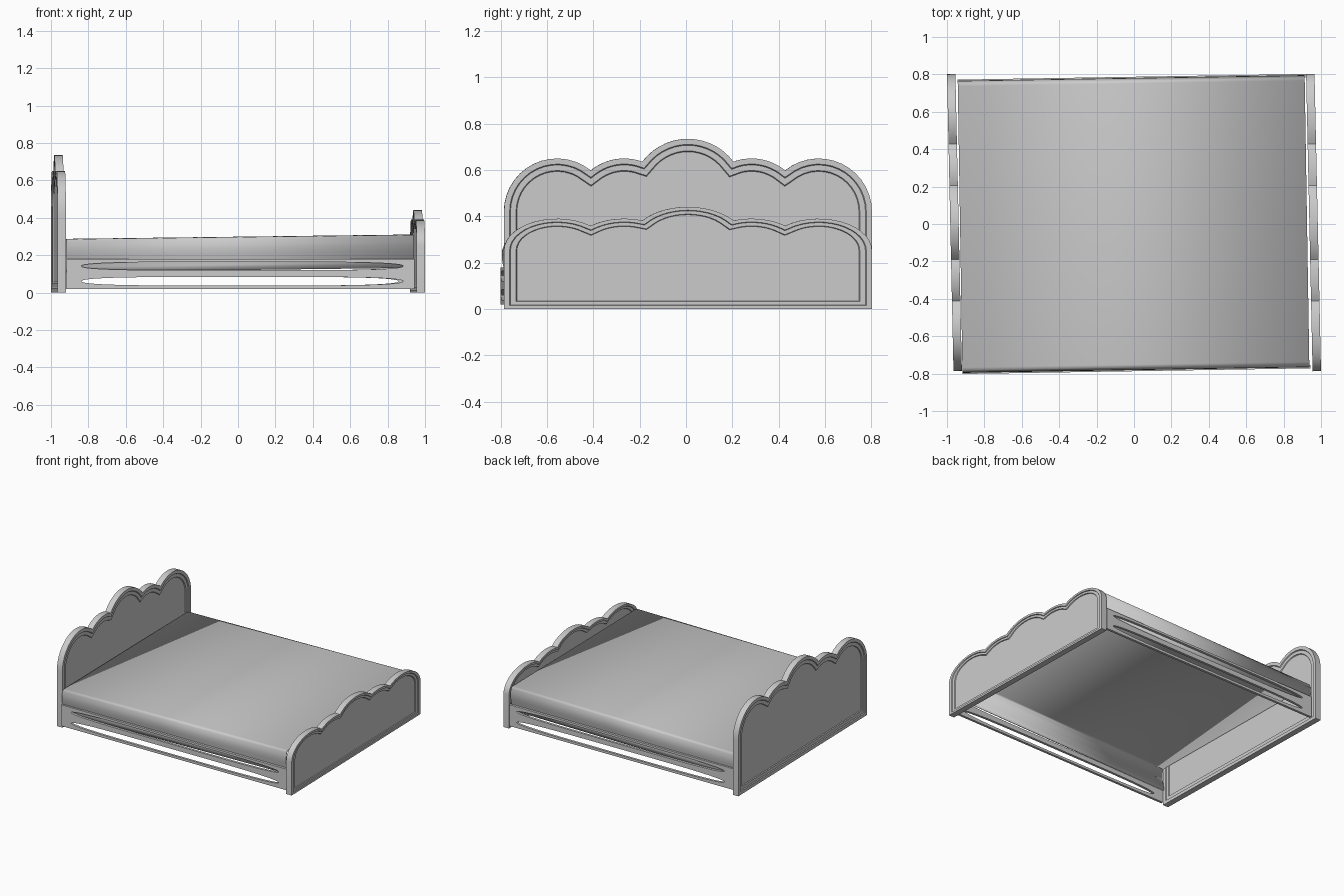
import bpy, bmesh, math
from mathutils import Matrix

cube = bpy.data.objects.get("Cube")
if cube:
    bpy.data.objects.remove(cube, do_unlink=True)

grey = bpy.data.materials.new("plain_grey")
grey.use_nodes = True
grey.diffuse_color = (0.6, 0.6, 0.6, 1)
grey.node_tree.nodes["Principled BSDF"].inputs["Base Color"].default_value = grey.diffuse_color


def add_object(name, mesh, angle=30):
    mesh.materials.clear()
    mesh.materials.append(grey)
    ob = bpy.data.objects.new(name, mesh)
    bpy.context.collection.objects.link(ob)
    bpy.ops.object.select_all(action='DESELECT')
    ob.select_set(True)
    bpy.context.view_layer.objects.active = ob
    bpy.ops.object.shade_smooth_by_angle(angle=math.radians(angle))
    return ob


def arc_angle(offset, radius):
    return math.acos(max(-1, min(1, offset / radius)))


# Cloud outline of the boards: five arcs meeting at four valleys
def cloud_outline(half=0.795, steps=14):
    arcs = [(-0.565, 0.42, 0.23, -half, -0.42), (-0.275, 0.42, 0.23, -0.42, -0.197),
            (0, 0.49, 0.245, -0.197, 0.197),
            (0.275, 0.42, 0.23, 0.197, 0.42), (0.565, 0.42, 0.23, 0.42, half)]
    points = [(-half, 0)]
    for i, (cy, cz, r, y0, y1) in enumerate(arcs):
        a0 = arc_angle(y0 - cy, r)
        a1 = arc_angle(y1 - cy, r)
        for k in range(1 if i else 0, steps + 1):
            a = a0 + (a1 - a0) * k / steps
            points.append((cy + r * math.cos(a), cz + r * math.sin(a)))
    points.append((half, 0))
    return points


# Board with a stepped rim around a sunken panel on both sides
def make_board(name, x, height_scale):
    thick = 0.045
    bm = bmesh.new()
    face = bm.faces.new([bm.verts.new((-thick / 2, y, z)) for y, z in cloud_outline()])
    new = bmesh.ops.extrude_face_region(bm, geom=[face])["geom"]
    moved = [v for v in new if isinstance(v, bmesh.types.BMVert)]
    bmesh.ops.translate(bm, verts=moved, vec=(thick, 0, 0))
    bmesh.ops.recalc_face_normals(bm, faces=bm.faces)
    for panel in [f for f in bm.faces if len(f.verts) > 4]:
        for width, depth in ((0.024, 0), (0.004, -0.006), (0.024, 0), (0.004, -0.006)):
            bmesh.ops.inset_region(bm, faces=[panel], thickness=width, depth=depth,
                                   use_even_offset=True)
    bmesh.ops.scale(bm, vec=(1, 1, height_scale), verts=bm.verts)
    mesh = bpy.data.meshes.new(name)
    bm.to_mesh(mesh)
    bm.free()
    ob = add_object(name, mesh)
    ob.location = (x, 0.008, 0)
    ob.rotation_euler.z = math.radians(1.25)


make_board("headboard", -0.96, 1.0)
make_board("footboard", 0.96, 0.6)

FRAME_YAW = math.radians(0.93)

# Mattress cover: an open, slightly tilted shell with bulging sides
side = [(0.752, 0.299), (0.767, 0.296), (0.772, 0.285), (0.779, 0.265), (0.781, 0.24),
        (0.778, 0.21), (0.770, 0.18), (0.766, 0.15), (0.765, 0.121)]
section = [(-y, z) for y, z in reversed(side)] + side
bm = bmesh.new()
rows = [[bm.verts.new((x, y, z + 0.0125 * x)) for y, z in section] for x in (-0.93, 0.925)]
for k in range(len(section) - 1):
    bm.faces.new((rows[0][k], rows[1][k], rows[1][k + 1], rows[0][k + 1]))
mesh = bpy.data.meshes.new("mattress_cover")
bm.to_mesh(mesh)
bm.free()
mattress = add_object("mattress_cover", mesh, 25)
mattress.rotation_euler.z = FRAME_YAW
shell = mattress.modifiers.new("shell", 'SOLIDIFY')
shell.thickness = 0.006
shell.offset = -1


def slot(cx, cz, rx, rz, count=64):
    """Long rounded slot with tapering ends."""
    points = []
    for k in range(count):
        a = 2 * math.pi * k / count
        c, s = math.cos(a), math.sin(a)
        points.append((cx + rx * math.copysign(abs(c) ** 0.45, c),
                       cz + rz * math.copysign(abs(s) ** 0.9, s)))
    return points


# Side rails: flat plates pierced by two long slots
def make_rail(name, y):
    curve = bpy.data.curves.new(name, 'CURVE')
    curve.dimensions = '2D'
    curve.fill_mode = 'BOTH'
    curve.extrude = 0.009
    plate = [(-0.93, 0.02), (0.93, 0.02), (0.93, 0.18), (-0.93, 0.18)]
    for loop in (plate, slot(0.01, 0.142, 0.86, 0.022), slot(0.01, 0.061, 0.86, 0.023)):
        spline = curve.splines.new('POLY')
        spline.points.add(len(loop) - 1)
        for p, (px, pz) in zip(spline.points, loop):
            p.co = (px, pz, 0, 1)
        spline.use_cyclic_u = True
    helper = bpy.data.objects.new(name + "_outline", curve)
    bpy.context.collection.objects.link(helper)
    bpy.context.view_layer.update()
    mesh = bpy.data.meshes.new_from_object(
        helper.evaluated_get(bpy.context.evaluated_depsgraph_get()))
    bpy.data.objects.remove(helper, do_unlink=True)
    mesh.transform(Matrix.Translation((0, y, 0)) @ Matrix.Rotation(math.pi / 2, 4, 'X'))
    ob = add_object(name, mesh)
    ob.rotation_euler.z = FRAME_YAW


make_rail("front_rail", -0.778)
make_rail("back_rail", 0.778)
